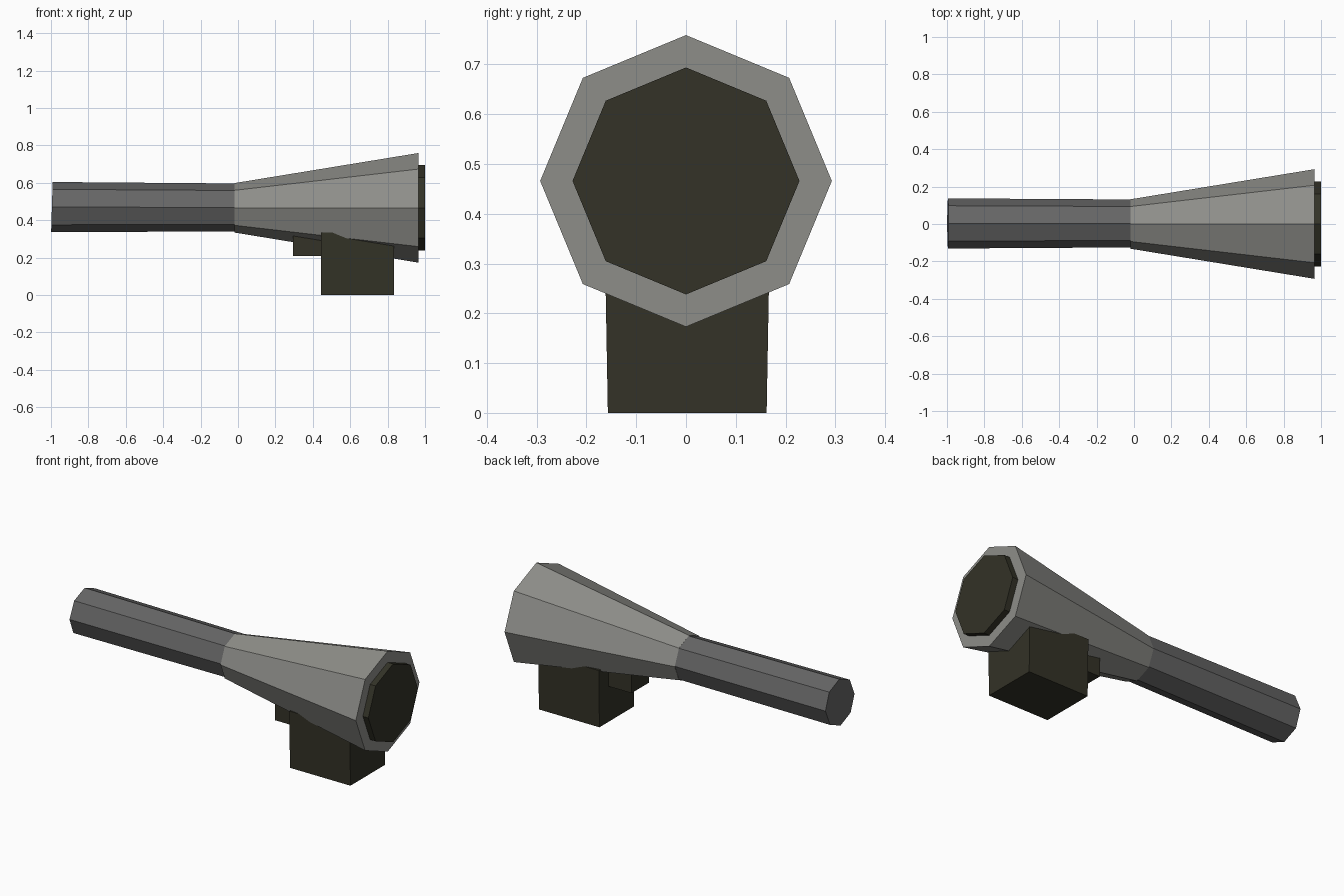
import bpy, bmesh, math
from mathutils import Vector

if "Cube" in bpy.data.objects:
    bpy.data.objects.remove(bpy.data.objects["Cube"])


def material(name, rgb):
    m = bpy.data.materials.new(name)
    m.diffuse_color = (*rgb, 1)
    m.use_nodes = True
    m.node_tree.nodes["Principled BSDF"].inputs["Base Color"].default_value = m.diffuse_color
    return m


HEAD = material("warm grey", (0.27, 0.27, 0.25))
GRIP = material("dark grey", (0.13, 0.13, 0.13))
DARK = material("dark olive", (0.033, 0.032, 0.02))


def finish(name, bm, mat):
    bmesh.ops.recalc_face_normals(bm, faces=bm.faces)
    mesh = bpy.data.meshes.new(name)
    bm.to_mesh(mesh)
    bm.free()
    mesh.materials.append(mat)
    obj = bpy.data.objects.new(name, mesh)
    bpy.context.collection.objects.link(obj)


def octagon_tube(name, ends, mat):
    """Capped eight-sided tube; each end is (centre, radius, lean of the end)."""
    bm = bmesh.new()
    rings = []
    for centre, r, lean in ends:
        ring = []
        for i in range(8):
            a = i * math.pi / 4
            dy, dz = r * math.cos(a), r * math.sin(a)
            ring.append(bm.verts.new(Vector(centre) + Vector((lean * dz, dy, dz))))
        rings.append(ring)
    for a, b in zip(rings, rings[1:]):
        for i in range(8):
            j = (i + 1) % 8
            bm.faces.new((a[i], a[j], b[j], b[i]))
    bm.faces.new(rings[0])
    bm.faces.new(rings[-1])
    finish(name, bm, mat)


def box(name, x, y, z, mat, flare=0.0):
    """Box given by ranges; flare widens the top along y."""
    bm = bmesh.new()
    bmesh.ops.create_cube(bm, size=1)
    for v in bm.verts:
        side = math.copysign(1, v.co.y)
        top = v.co.z > 0
        v.co = Vector((x[v.co.x > 0],
                       y[v.co.y > 0] + (side * flare if top else 0),
                       z[top]))
    finish(name, bm, mat)


# Long grip, slightly fuller at the butt
octagon_tube("handle", [((-0.995, 0.003, 0.47), 0.134, 0.03),
                        ((0.0, 0.003, 0.468), 0.128, 0.0)], GRIP)

# Flared lamp head
octagon_tube("lamp_head", [((-0.02, 0, 0.466), 0.132, 0.0),
                           ((0.965, 0, 0.466), 0.293, 0.0)], HEAD)

# Dark lens standing proud of the head
octagon_tube("lens", [((0.95, 0, 0.466), 0.228, 0.0),
                      ((1.0, 0, 0.466), 0.228, 0.0)], DARK)

# Mount under the head and the small block behind it
box("mount_block", (0.445, 0.835), (-0.157, 0.162), (0.0, 0.333), DARK, 0.006)
box("switch_block", (0.295, 0.46), (-0.08, 0.08), (0.208, 0.33), DARK)
